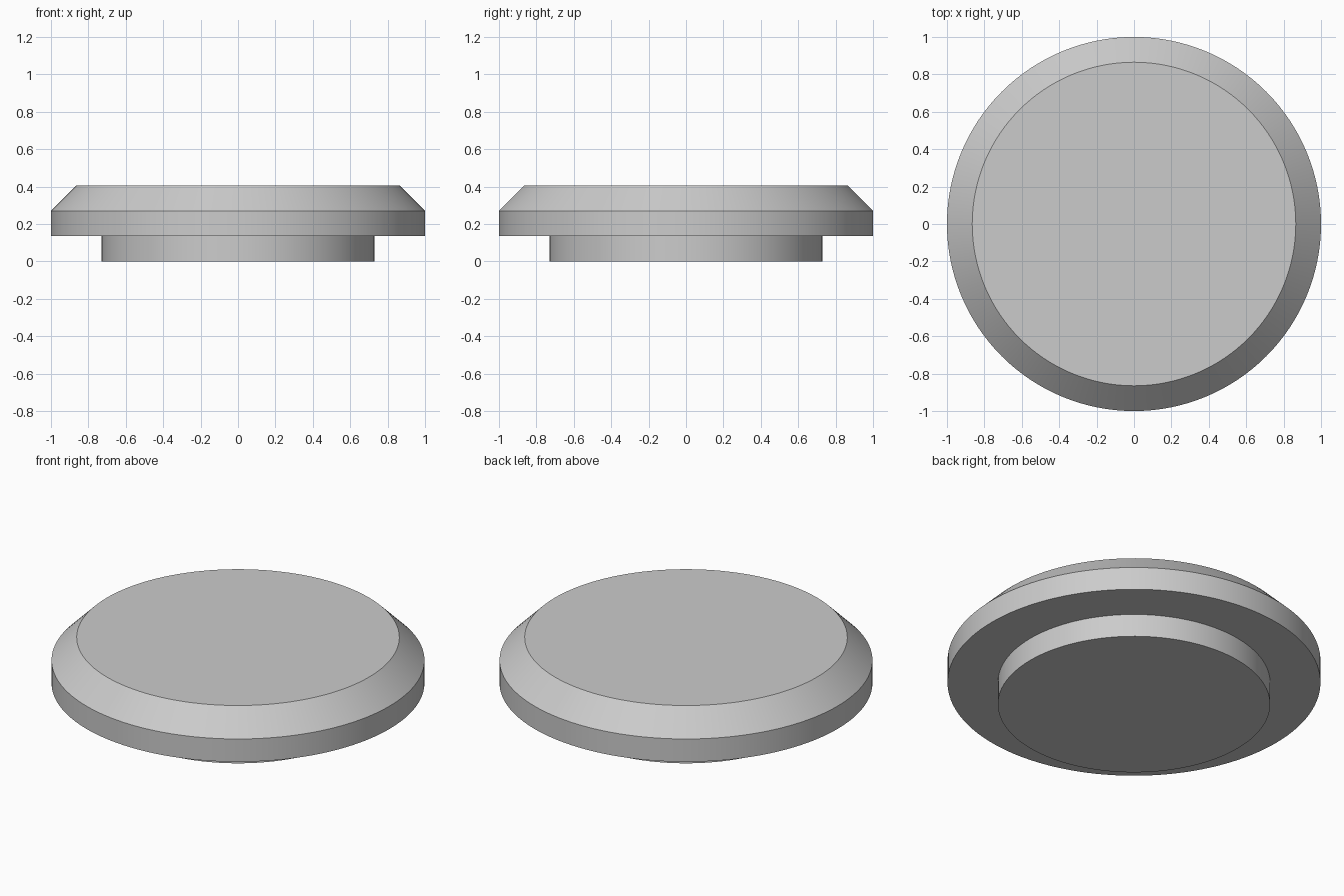
import bpy
import bmesh
import math

cube = bpy.data.objects.get("Cube")
if cube:
    bpy.data.objects.remove(cube, do_unlink=True)

SEGMENTS = 128

grey = bpy.data.materials.new("light_grey")
grey.use_nodes = True
colour = (0.6, 0.6, 0.6, 1)
grey.diffuse_color = colour
grey.node_tree.nodes["Principled BSDF"].inputs["Base Color"].default_value = colour


def turned(name, profile):
    """Revolve (radius, height) points around z and cap both ends."""
    bm = bmesh.new()
    rings = []
    for radius, z in profile:
        ring = bmesh.ops.create_circle(bm, segments=SEGMENTS, radius=radius)["verts"]
        for v in ring:
            v.co.z = z
        rings.append(ring)
    for low, high in zip(rings, rings[1:]):
        for i in range(SEGMENTS):
            j = (i + 1) % SEGMENTS
            bm.faces.new((low[i], low[j], high[j], high[i]))
    bm.faces.new(rings[0])
    bm.faces.new(rings[-1])
    bmesh.ops.recalc_face_normals(bm, faces=bm.faces)
    mesh = bpy.data.meshes.new(name)
    bm.to_mesh(mesh)
    bm.free()
    mesh.materials.append(grey)
    obj = bpy.data.objects.new(name, mesh)
    bpy.context.collection.objects.link(obj)
    bpy.ops.object.select_all(action="DESELECT")
    obj.select_set(True)
    bpy.context.view_layer.objects.active = obj
    bpy.ops.object.shade_smooth_by_angle(angle=math.radians(30))
    return obj


# One solid: narrow plug, wide rim, chamfered cap
turned("stepped_cap", [
    (0.73, 0), (0.73, 0.135),
    (1, 0.135), (1, 0.27),
    (0.865, 0.405),
])
